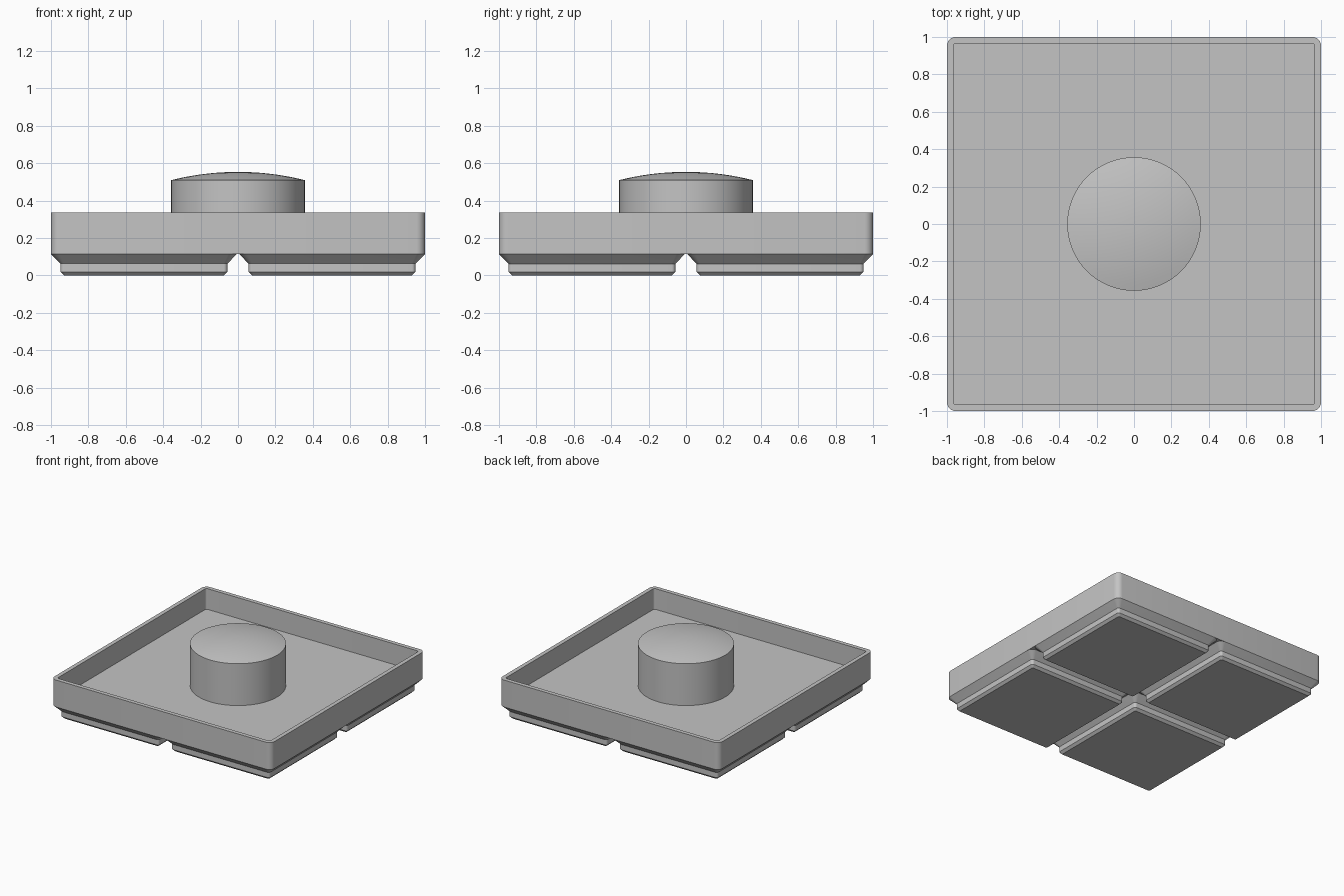
import bpy
import bmesh
import math

if "Cube" in bpy.data.objects:
    bpy.data.objects.remove(bpy.data.objects["Cube"], do_unlink=True)

grey = bpy.data.materials.new("plain grey")
grey.use_nodes = True
colour = (0.55, 0.55, 0.55, 1)
grey.diffuse_color = colour
grey.node_tree.nodes["Principled BSDF"].inputs["Base Color"].default_value = colour


def rounded_square(half, radius, z, steps=6):
    """Points around a square with rounded corners."""
    points = []
    for corner in range(4):
        middle = math.pi / 4 + corner * math.pi / 2
        cx = math.copysign(half - radius, math.cos(middle))
        cy = math.copysign(half - radius, math.sin(middle))
        for i in range(steps + 1):
            a = corner * math.pi / 2 + i / steps * math.pi / 2
            points.append((cx + radius * math.cos(a), cy + radius * math.sin(a), z))
    return points


def circle(radius, z, sides=64):
    return [(radius * math.cos(math.tau * i / sides),
             radius * math.sin(math.tau * i / sides), z) for i in range(sides)]


def loft(name, sections, location=(0, 0, 0), cap_end=True):
    """Skin a stack of matching rings, starting from a capped bottom."""
    bm = bmesh.new()
    rings = [[bm.verts.new(p) for p in section] for section in sections]
    bm.faces.new(rings[0][::-1])
    for low, high in zip(rings, rings[1:]):
        for i in range(len(low)):
            j = (i + 1) % len(low)
            bm.faces.new((low[i], low[j], high[j], high[i]))
    if cap_end:
        bm.faces.new(rings[-1])
    mesh = bpy.data.meshes.new(name)
    bm.to_mesh(mesh)
    bm.free()
    mesh.materials.append(grey)
    obj = bpy.data.objects.new(name, mesh)
    obj.location = location
    bpy.context.collection.objects.link(obj)
    bpy.ops.object.select_all(action="DESELECT")
    obj.select_set(True)
    bpy.context.view_layer.objects.active = obj
    bpy.ops.object.shade_smooth_by_angle(angle=math.radians(25))
    return obj


base_z, floor_z, rim_z = 0.114, 0.165, 0.335

# Open tray: outer wall, rim, inner wall and floor
loft("tray", [rounded_square(*s) for s in (
    (1.0, 0.047, base_z), (1.0, 0.047, rim_z),
    (0.966, 0.015, rim_z), (0.966, 0.015, floor_z))])

# Four stepped feet with chamfered edges
foot_profile = ((0.427, 0.01, 0), (0.446, 0.02, 0.019),
                (0.446, 0.02, 0.062), (0.497, 0.047, base_z))
for side, x in (("right", -0.503), ("left", 0.503)):
    for end, y in (("front", -0.503), ("back", 0.503)):
        loft(f"{end}_{side}_foot", [rounded_square(*s) for s in foot_profile],
             (x, y, 0), cap_end=False)

# Central round post with a shallow domed top
post_radius, shoulder_z, dome_height = 0.357, 0.509, 0.044
sphere = (post_radius ** 2 + dome_height ** 2) / (2 * dome_height)
sections = [circle(post_radius, floor_z)]
for i in range(10):
    r = post_radius * (1 - i / 10)
    z = shoulder_z + dome_height - sphere + math.sqrt(sphere ** 2 - r ** 2)
    sections.append(circle(r, z))
# The steepest dome slope is below the smoothing angle, so mark the shoulder sharp
post = loft("centre_post", sections)
for edge in post.data.edges:
    if all(abs(post.data.vertices[v].co.z - shoulder_z) < 1e-4 for v in edge.vertices):
        edge.use_edge_sharp = True
